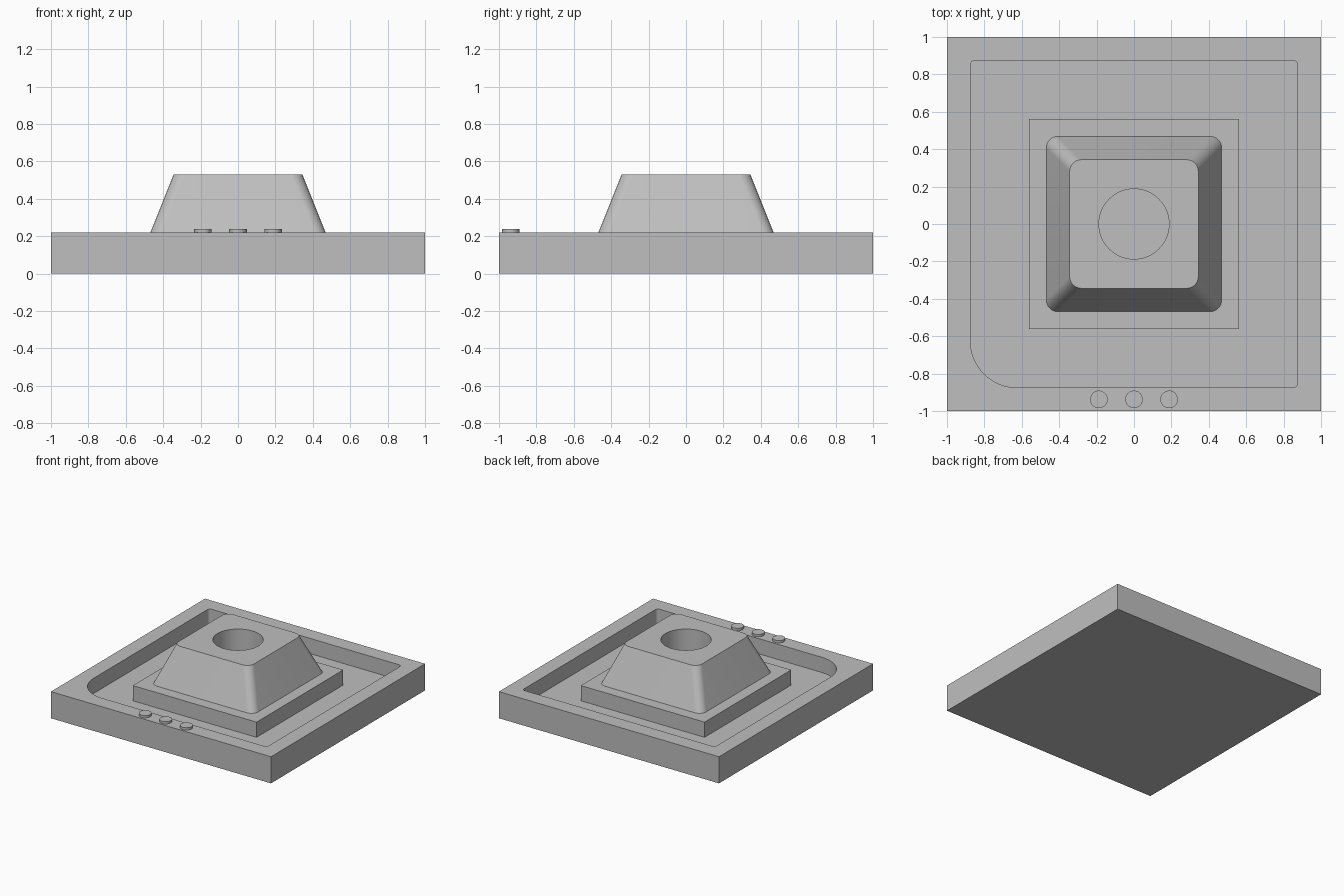
import bpy
import bmesh
from math import cos, sin, pi, radians

old = bpy.data.objects.get("Cube")
if old:
    bpy.data.objects.remove(old, do_unlink=True)

# One grey for the whole model
grey = bpy.data.materials.new("plain grey")
grey.use_nodes = True
grey.diffuse_color = (0.52, 0.52, 0.52, 1)
grey.node_tree.nodes["Principled BSDF"].inputs["Base Color"].default_value = grey.diffuse_color

# Heights
U = 0.0625                 # design module
TOP = 3.5 * U              # tray rim
FLOOR = 1.5 * U            # recess floor
PEAK = TOP + 5 * U         # top of the tapered block


def rounded_square(half, radii, steps=12):
    """Outline points, counter-clockwise from the +x +y corner."""
    points = []
    signs = [(1, 1), (-1, 1), (-1, -1), (1, -1)]
    for i, ((sx, sy), r) in enumerate(zip(signs, radii)):
        if r == 0:
            points.append((sx * half, sy * half))
            continue
        for k in range(steps + 1):
            a = (i + k / steps) * pi / 2
            points.append((sx * (half - r) + r * cos(a), sy * (half - r) + r * sin(a)))
    return points


def circle(radius, x=0, y=0, sides=64):
    return [(x + radius * cos(2 * pi * k / sides), y + radius * sin(2 * pi * k / sides))
            for k in range(sides)]


def loft(name, lower, upper, z0, z1):
    """Solid between two matching outlines."""
    bm = bmesh.new()
    a = [bm.verts.new((x, y, z0)) for x, y in lower]
    b = [bm.verts.new((x, y, z1)) for x, y in upper]
    bm.faces.new(a[::-1])
    bm.faces.new(b)
    for i in range(len(a)):
        j = (i + 1) % len(a)
        bm.faces.new((a[i], a[j], b[j], b[i]))
    mesh = bpy.data.meshes.new(name)
    bm.to_mesh(mesh)
    bm.free()
    mesh.materials.append(grey)
    obj = bpy.data.objects.new(name, mesh)
    bpy.context.collection.objects.link(obj)
    return obj


def select_only(obj):
    bpy.ops.object.select_all(action="DESELECT")
    obj.select_set(True)
    bpy.context.view_layer.objects.active = obj


def cut(obj, cutter):
    """Subtract the cutter and discard it."""
    cutter.hide_render = True
    mod = obj.modifiers.new("cut", "BOOLEAN")
    mod.operation = "DIFFERENCE"
    mod.solver = "EXACT"
    mod.object = cutter
    select_only(obj)
    bpy.ops.object.modifier_apply(modifier=mod.name)
    bpy.data.objects.remove(cutter, do_unlink=True)


# Square tray with a recess that has one large rounded corner
square = rounded_square(1, [0] * 4)
tray = loft("tray", square, square, 0, TOP)
outline = rounded_square(14 * U, [0.025, 0.025, 4 * U, 0.025])
cut(tray, loft("recess_cutter", outline, outline, FLOOR, TOP + U))

# Square pedestal standing on the recess floor
square = rounded_square(9 * U, [0] * 4)
pedestal = loft("pedestal", square, square, FLOOR, TOP)

# Tapered block with rounded corners and a round well
block = loft("tapered_block",
             rounded_square(7.5 * U, [U] * 4),
             rounded_square(5.5 * U, [U] * 4), TOP, PEAK)
cut(block, loft("well_cutter", circle(3 * U), circle(3 * U), TOP - U, PEAK + U))

# Three small buttons on the front rim
buttons = []
for side, x in (("right", -3 * U), ("middle", 0), ("left", 3 * U)):
    disc = circle(0.75 * U, x, -15 * U, 32)
    buttons.append(loft(side + "_button", disc, disc, TOP, TOP + 0.3 * U))

for obj in [tray, pedestal, block] + buttons:
    select_only(obj)
    bpy.ops.object.shade_smooth_by_angle(angle=radians(30))
